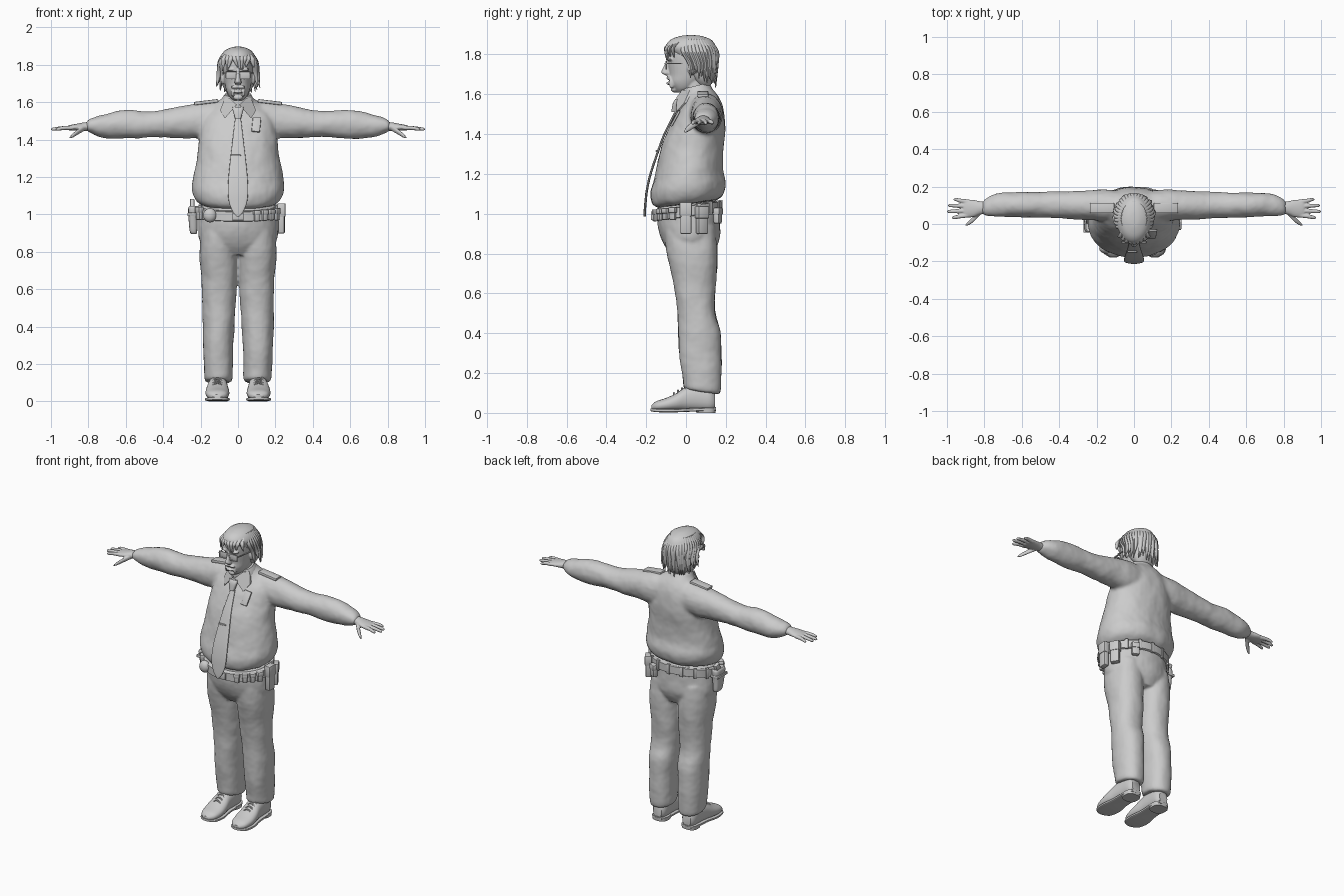
import bpy, bmesh, math, random
from mathutils import Matrix, Vector

random.seed(4)
AX = {'x': Vector((1, 0, 0)), 'y': Vector((0, 1, 0)), 'z': Vector((0, 0, 1))}


def spline(pts, steps):
    out = []
    for i in range(len(pts) - 1):
        a, b, c, d = pts[max(i - 1, 0)], pts[i], pts[i + 1], pts[min(i + 2, len(pts) - 1)]
        for k in range(steps):
            t = k / steps
            out.append([.5 * (2 * q + (r - p) * t + (2 * p - 5 * q + 4 * r - s) * t * t
                              + (3 * q - p - 3 * r + s) * t ** 3) for p, q, r, s in zip(a, b, c, d)])
    return out + [list(pts[-1])]


def loft(bm, pts, axes='xy', n=24, p=2, tilt=0, steps=4, s=1):
    """Skin super-ellipses given as (x, y, z, radius_a, radius_b); s=-1 mirrors."""
    A, B, rings = AX[axes[0]], AX[axes[1]], []
    for x, y, z, ra, rb in spline(pts, steps):
        ring = []
        for i in range(n):
            c, d = math.cos(math.tau * i / n), math.sin(math.tau * i / n)
            c, d = math.copysign(abs(c) ** (2 / p), c), math.copysign(abs(d) ** (2 / p), d)
            v = Vector((x, y, z)) + A * c * max(ra, .001) + B * d * max(rb, .001)
            v.z += tilt * d * rb
            v.x *= s
            ring.append(bm.verts.new(v))
        rings.append(ring)
    for r, q in zip(rings, rings[1:]):
        for i in range(n):
            bm.faces.new((r[i - 1], r[i], q[i], q[i - 1]))
    bm.faces.new(rings[0])
    bm.faces.new(rings[-1])


def ball(bm, loc, size):
    bmesh.ops.create_uvsphere(bm, u_segments=20, v_segments=12, radius=1,
                              matrix=Matrix.Translation(loc) @ Matrix.Diagonal((*size, 1)))


def box(bm, loc, size, rot=Matrix(), bevel=.006):
    vs = bmesh.ops.create_cube(bm, size=1, matrix=Matrix.Translation(loc) @ rot @ Matrix.Diagonal((*size, 1)))['verts']
    es = list({e for v in vs for e in v.link_edges})
    bmesh.ops.bevel(bm, geom=es, offset=bevel, segments=2, affect='EDGES', profile=.5)


def finish(name, bm, voxel=0, iters=3, wrinkle=0, angle=40):
    bmesh.ops.recalc_face_normals(bm, faces=bm.faces)
    me = bpy.data.meshes.new(name)
    bm.to_mesh(me)
    bm.free()
    ob = bpy.data.objects.new(name, me)
    bpy.context.collection.objects.link(ob)
    bpy.ops.object.select_all(action='DESELECT')
    ob.select_set(True)
    bpy.context.view_layer.objects.active = ob
    if voxel:
        m = ob.modifiers.new('fuse', 'REMESH')
        m.mode, m.voxel_size = 'VOXEL', voxel
        m = ob.modifiers.new('soften', 'SMOOTH')
        m.factor, m.iterations = .5, iters
    if wrinkle:
        tex = bpy.data.textures.new(name + '_folds', 'CLOUDS')
        tex.noise_scale = .11
        m = ob.modifiers.new('folds', 'DISPLACE')
        m.texture, m.strength, m.mid_level = tex, wrinkle, .5
    for m in list(ob.modifiers):
        bpy.ops.object.modifier_apply(modifier=m.name)
    bpy.ops.object.shade_smooth_by_angle(angle=math.radians(angle))
    return ob


# Shirt: torso and sleeves fused together
bm = bmesh.new()
loft(bm, [(0, .01, 1.05, .19, .15), (0, .01, 1.075, .225, .18), (0, .012, 1.13, .246, .19),
          (0, .012, 1.2, .24, .172), (0, .025, 1.3, .22, .164), (0, .045, 1.4, .212, .153),
          (0, .062, 1.48, .2, .132), (0, .072, 1.54, .18, .107), (0, .075, 1.585, .13, .082),
          (0, .065, 1.62, .085, .065), (0, .06, 1.64, .07, .06)], n=40, p=2.15, tilt=.14)
for s in (1, -1):
    loft(bm, [(.06, .09, 1.5, .09, .11), (.17, .1, 1.5, .085, .1), (.25, .1, 1.497, .08, .09),
              (.33, .1, 1.49, .077, .082), (.46, .102, 1.482, .069, .069), (.6, .103, 1.481, .068, .077),
              (.72, .103, 1.472, .062, .062), (.785, .093, 1.474, .049, .04), (.81, .088, 1.472, .034, .027)],
         'yz', s=s)
shirt = finish('shirt', bm, .01, 4, .011, 60)


def front(x, z):
    hit, loc, *_ = shirt.ray_cast((x, -1, z), (0, 1, 0))
    return loc.y if hit else -.1


# Trousers
bm = bmesh.new()
loft(bm, [(0, .012, 1.05, .2, .155), (0, .014, .95, .213, .155), (0, .028, .86, .206, .14),
          (0, .035, .79, .13, .1)], n=36, tilt=.1)
for s in (1, -1):
    loft(bm, [(.1, .02, .95, .095, .13), (.104, .03, .8, .101, .13), (.1, .042, .65, .095, .108),
              (.102, .05, .52, .089, .096), (.104, .066, .42, .086, .107), (.106, .071, .3, .08, .107),
              (.105, .08, .16, .077, .097), (.104, .08, .115, .073, .091), (.104, .08, .105, .06, .08)],
         n=28, p=2.2, tilt=-.14, s=s)
finish('trousers', bm, .009, 3, .009, 60)

# Shoes with soles, heels and laces
for s, side in ((1, 'left'), (-1, 'right')):
    bm = bmesh.new()
    loft(bm, [(.11, -.174, .028, .02, .01), (.11, -.15, .034, .05, .024), (.11, -.1, .042, .063, .033),
              (.11, -.05, .054, .062, .044), (.109, 0, .07, .054, .06), (.107, .06, .075, .05, .066),
              (.106, .12, .068, .046, .06), (.106, .146, .06, .03, .04)], 'xz', p=2.3, s=s)
    loft(bm, [(.11, -.178, .016, .02, .007), (.11, -.15, .013, .056, .009), (.11, -.08, .011, .066, .009),
              (.109, .0, .014, .054, .009), (.107, .1, .018, .052, .009), (.106, .15, .02, .034, .009)],
         'xz', p=5, s=s)
    loft(bm, [(.107, .1, 0, .05, .048), (.107, .1, .025, .052, .052)], p=2.8, steps=1, s=s)
    for k in range(4):
        y, z = -.06 + k * .02, .094 + k * .012
        loft(bm, [(.08, y, z - .012, .005, .005), (.11, y, z + .006, .005, .005), (.14, y, z - .012, .005, .005)],
             'yz', n=8, s=s)
    finish(side + '_shoe', bm)

# Hands
for s, side in ((1, 'left'), (-1, 'right')):
    bm = bmesh.new()
    loft(bm, [(.77, .088, 1.472, .03, .024), (.82, .086, 1.469, .035, .023), (.86, .083, 1.466, .046, .019),
              (.9, .083, 1.463, .048, .014), (.912, .083, 1.462, .044, .01)], 'yz', s=s)
    for k, tip in enumerate((.975, 1., .995, .965)):
        y, d = .047 + k * .024, (k - 1.5) * .004
        loft(bm, [(.885, y, 1.463, .012, .012), (.93, y + d, 1.462, .0115, .011),
                  (tip - .012, y + 2 * d, 1.456, .009, .009), (tip, y + 2 * d, 1.454, .003, .003)],
             'yz', n=10, s=s)
    loft(bm, [(.815, .075, 1.465, .018, .016), (.85, .035, 1.445, .017, .015), (.88, .008, 1.424, .013, .012),
              (.9, -.006, 1.41, .005, .005)], 'yz', n=12, s=s)
    finish(side + '_hand', bm, .004, 2, angle=60)

# Head with nose, ears, neck and beard
bm = bmesh.new()
loft(bm, [(0, -.022, 1.608, .022, .025), (0, -.012, 1.628, .045, .05), (0, .0, 1.66, .061, .084),
          (0, .016, 1.7, .071, .1), (0, .02, 1.75, .077, .111), (0, .022, 1.8, .08, .118),
          (0, .025, 1.845, .074, .108), (0, .025, 1.875, .045, .07), (0, .025, 1.88, .02, .03)], n=32)
loft(bm, [(0, .06, 1.58, .062, .06), (0, .045, 1.64, .058, .06), (0, .04, 1.7, .056, .06)])
loft(bm, [(0, -.088, 1.77, .009, .01), (0, -.1, 1.725, .013, .02), (0, -.1, 1.706, .019, .023),
          (0, -.09, 1.694, .012, .01)], n=14)
ball(bm, (0, -.088, 1.655), (.024, .012, .008))
ball(bm, (0, -.058, 1.625), (.026, .018, .016))
for s in (1, -1):
    ball(bm, (s * .034, -.08, 1.775), (.028, .014, .008))
    ball(bm, (s * .017, -.087, 1.681), (.022, .012, .008))
    ball(bm, (s * .03, -.072, 1.655), (.009, .014, .026))
    ball(bm, (s * .082, .03, 1.728), (.012, .022, .034))
finish('head', bm, .0045, 2, angle=60)

# Hair: cap plus loose locks
bm = bmesh.new()
loft(bm, [(0, .09, 1.64, .05, .03), (0, .085, 1.67, .074, .053), (0, .077, 1.71, .088, .074),
          (0, .07, 1.76, .094, .086), (0, .045, 1.8, .096, .113), (0, .025, 1.84, .093, .126),
          (0, .025, 1.875, .07, .1), (0, .025, 1.893, .035, .05), (0, .025, 1.897, .008, .01)], n=32)
for k in range(9):
    x = (k - 4) * .018
    y, d = .025 - .118 * math.sqrt(1 - (x / .1) ** 2), random.uniform(-.02, .02)
    loft(bm, [(x * .6, y + .05, 1.884, .008, .006), (x, y - .004, 1.84, .013, .009),
              (x + d * .5, y - .008, 1.81, .01, .007), (x + d, y - .004, random.uniform(1.765, 1.79), .002, .002)], n=8)
for k in range(26):
    a = math.radians(-25 + 230 * k / 25)
    c, d, j = math.cos(a), math.sin(a), random.uniform(-.012, .012)
    low = 1.69 - .045 * max(d, 0) + random.uniform(-.015, .02)
    loft(bm, [(.06 * c, .03 + .08 * d, 1.878, .01, .01), (.094 * c, .035 + .117 * d, 1.82, .014, .012),
              (.095 * c + j, .06 + .093 * d, 1.75, .013, .011), (.108 * c + j, .06 + .09 * d, low, .002, .002)], n=8)
finish('hair', bm, angle=50)

# Glasses
bm = bmesh.new()
for s in (1, -1):
    for dx, dz, w, h in ((0, .019, .06, .005), (0, -.019, .054, .005), (.028, 0, .005, .038), (-.028, 0, .005, .038)):
        box(bm, (s * .035 + dx, -.1, 1.746 + dz), (w, .007, h), bevel=.001)
    box(bm, (s * .035, -.099, 1.746), (.054, .002, .036), bevel=.0005)
    box(bm, (s * .074, -.04, 1.755), (.005, .13, .006), Matrix.Rotation(-s * .14, 4, 'Z'), .001)
box(bm, (0, -.104, 1.755), (.02, .006, .005), bevel=.001)
finish('glasses', bm)

# Collar band and flaps
bm = bmesh.new()
loft(bm, [(0, .062, 1.58, .1, .085), (0, .052, 1.62, .082, .075), (0, .047, 1.642, .07, .066)], tilt=.25)
for s in (1, -1):
    outline = [(.008, 1.585), (.07, 1.513), (.096, 1.555), (.07, 1.622), (.045, 1.622)]
    ys = (-.047, front(s * .07, 1.513) - .012, front(s * .096, 1.555) - .01, .02, -.02)
    vs = [bm.verts.new((s * x, y, z)) for (x, z), y in zip(outline, ys)]
    f = bm.faces.new(vs)
    ext = bmesh.ops.extrude_face_region(bm, geom=[f])['geom']
    bmesh.ops.translate(bm, verts=[v for v in ext if isinstance(v, bmesh.types.BMVert)], vec=(0, .012, 0))
finish('collar', bm)

# Tie with knot and clip
bm = bmesh.new()
tie = [(1.51, -.05, .016), (1.4, -.108, .029), (1.3, -.145, .041), (1.2, -.178, .051), (1.12, -.196, .054),
       (1.06, -.203, .047), (1.01, -.207, .026), (.985, -.207, .003)]
loft(bm, [(0, min(y, front(0, z) - .008), z, w, .006) for z, y, w in tie], p=3)
loft(bm, [(0, -.042, 1.575, .028, .012), (0, -.05, 1.555, .028, .016), (0, -.06, 1.51, .015, .014)], p=3)
box(bm, (-.01, -.147, 1.315), (.05, .012, .008), bevel=.002)
finish('tie', bm)

# Chest badge, pocket flaps and shoulder straps
bm = bmesh.new()
box(bm, (.098, front(.098, 1.48) - .006, 1.48), (.045, .012, .09),
    Matrix.Rotation(.1, 4, 'Y') @ Matrix.Rotation(-.5, 4, 'X'), .005)
finish('badge', bm)
bm = bmesh.new()
for s in (1, -1):
    box(bm, (s * .17, .085, 1.6), (.13, .055, .018), Matrix.Rotation(s * .12, 4, 'Y'), .005)
finish('shoulder_straps', bm)

# Belt with buckle
bm = bmesh.new()
loft(bm, [(0, .006, .985, .216, .167), (0, .006, .988, .222, .173), (0, .006, 1.037, .222, .173),
          (0, .006, 1.04, .216, .167)], n=48, tilt=.14, steps=1)
box(bm, (0, -.17, .99), (.06, .014, .045), bevel=.004)
for k in range(7):
    a = math.radians(20 + k * 23)
    box(bm, (.218 * math.cos(a), .006 + .17 * math.sin(a), 1.012 + .024 * math.sin(a)), (.016, .02, .066),
        Matrix.Rotation(a, 4, 'Z'), .003)
finish('belt', bm)


# Belt pouches: (angle, height, depth, width, tall)
def pouch(bm, deg, z, d, w, h):
    a = math.radians(deg)
    pos = Vector(((.216 + d / 2) * math.cos(a), .006 + (.166 + d / 2) * math.sin(a), z))
    rot = Matrix.Rotation(math.atan2(math.sin(a) / .17, math.cos(a) / .22), 4, 'Z')
    box(bm, pos, (d, w, h), rot, .008)
    box(bm, pos + Vector((0, 0, h * .28)), (d + .008, w + .006, h * .45), rot, .006)


bm = bmesh.new()
for item in ((-2, .978, .034, .056, .16), (24, .968, .036, .056, .14), (58, .99, .03, .045, .08),
             (-24, 1.0, .022, .034, .065), (-38, .998, .022, .03, .06), (-51, .995, .022, .03, .06),
             (-64, .992, .022, .03, .06), (205, 1.005, .025, .04, .07)):
    pouch(bm, *item)
ball(bm, (-.15, -.13, .995), (.036, .028, .038))
finish('belt_pouches', bm)

# Holster with grip
bm = bmesh.new()
loft(bm, [(-.236, .012, .895, .014, .026), (-.238, .01, .91, .02, .034), (-.24, .006, .97, .024, .042),
          (-.24, .004, 1.03, .026, .05), (-.238, .004, 1.045, .02, .044)], p=3)
box(bm, (-.245, .025, 1.05), (.024, .04, .06), Matrix.Rotation(-.35, 4, 'X'))
box(bm, (-.243, .004, 1.0), (.056, .1, .018), bevel=.004)
finish('holster', bm)
